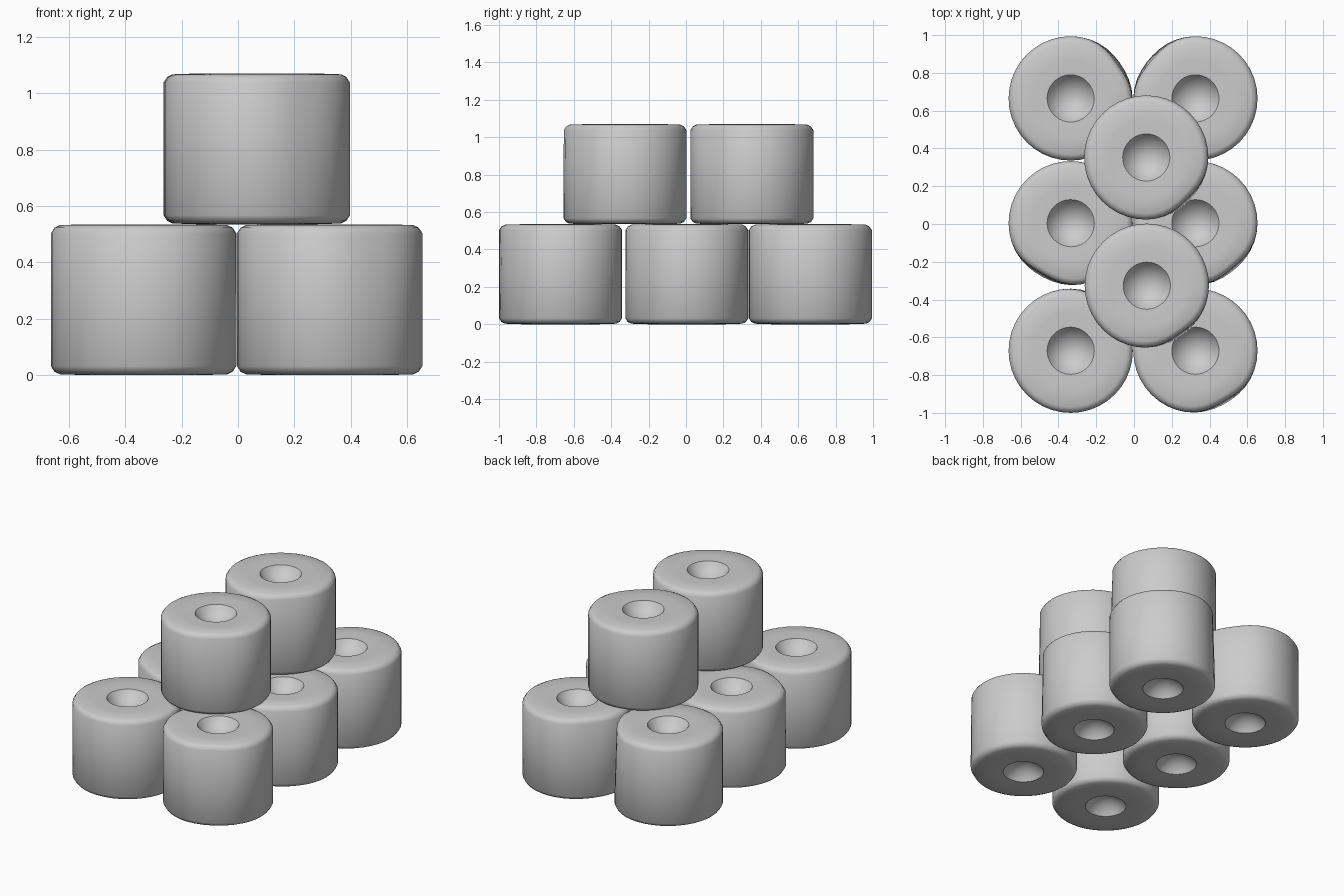
import bpy, bmesh, math

if "Cube" in bpy.data.objects:
    bpy.data.objects.remove(bpy.data.objects["Cube"])

SEG = 40
H = 0.535
R = 0.329

# half profile (radius, height) from lower dimple centre to upper dimple centre
lower = [(0.045, 0.072), (0.085, 0.05), (0.112, 0.022), (0.125, 0.003),
         (0.21, 0.0), (0.297, 0.003), (0.316, 0.012), (R, 0.032)]
upper = [(r, H - z) for r, z in reversed(lower)]
profile = lower + [(R, H / 2)] + upper


def bale(name, x, y, z, flat_deg):
    """Lathed roll with a dimple at each end and one slightly flattened side."""
    bm = bmesh.new()
    rings = []
    for r, h in profile:
        ring = []
        for i in range(SEG):
            a = 2 * math.pi * i / SEG
            d = math.remainder(a - math.radians(flat_deg), 2 * math.pi)
            dent = (0.007 + 0.016 * h / H) * math.exp(-(d / 0.42) ** 2)
            rr = r - dent * (r / R) ** 3
            ring.append(bm.verts.new((rr * math.cos(a), rr * math.sin(a), h)))
        rings.append(ring)
    for lo, hi in zip(rings, rings[1:]):
        for i in range(SEG):
            j = (i + 1) % SEG
            bm.faces.new((lo[i], lo[j], hi[j], hi[i]))
    # dimple floors
    for ring, h in ((rings[0], 0.08), (rings[-1], H - 0.08)):
        c = bm.verts.new((0, 0, h))
        for i in range(SEG):
            bm.faces.new((ring[i], ring[(i + 1) % SEG], c))
    bmesh.ops.recalc_face_normals(bm, faces=bm.faces)
    me = bpy.data.meshes.new(name)
    bm.to_mesh(me)
    bm.free()
    ob = bpy.data.objects.new(name, me)
    ob.location = (x, y, z)
    bpy.context.collection.objects.link(ob)
    bpy.context.view_layer.objects.active = ob
    ob.select_set(True)
    bpy.ops.object.shade_smooth_by_angle(angle=math.radians(45))
    ob.select_set(False)


# bottom layer: two columns of three
flats = {(-1, -1): 50, (-1, 0): -120, (-1, 1): 35,
         (1, -1): -60, (1, 0): -50, (1, 1): 140}
for (sx, sy), flat in flats.items():
    bale("bottom_bale", -0.335 if sx < 0 else 0.325,
         sy * 0.668 + (-0.003 if sy else 0.004), 0.0, flat)

# top layer: two bales resting across the columns
bale("top_bale_back", 0.065, 0.352, H, -45)
bale("top_bale_front", 0.068, -0.327, H, -55)
